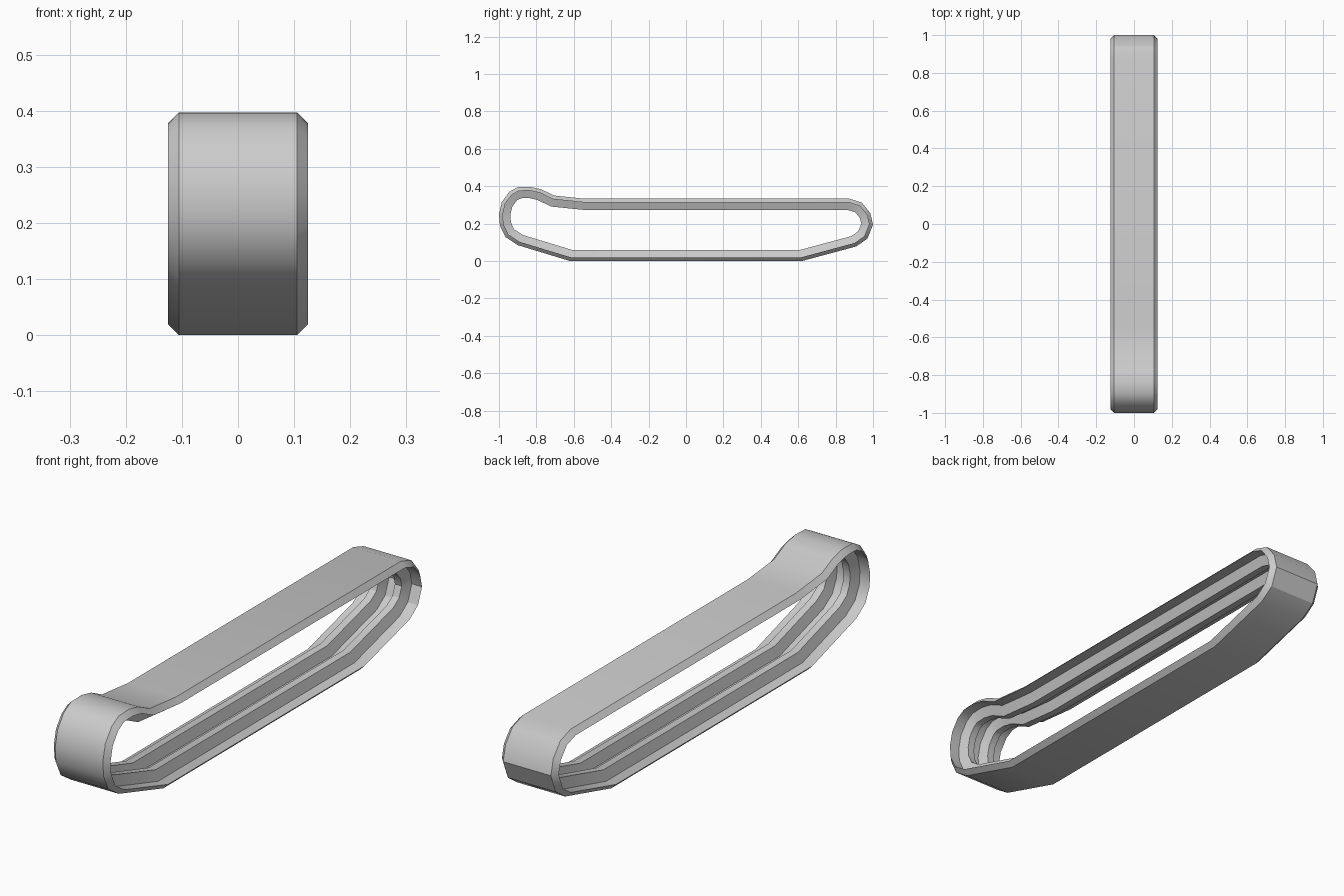
import bpy, bmesh
from mathutils import Vector

if "Cube" in bpy.data.objects:
    bpy.data.objects.remove(bpy.data.objects["Cube"])

# Outer side profile of the belt (y, z), counter-clockwise
path = [(-0.62, 0), (0.62, 0), (0.91, 0.078), (0.97, 0.12), (1.0, 0.195),
        (0.985, 0.257), (0.94, 0.312), (0.875, 0.333), (-0.54, 0.333),
        (-0.705, 0.35), (-0.775, 0.384), (-0.835, 0.397), (-0.90, 0.395),
        (-0.945, 0.37), (-0.985, 0.315), (-1.0, 0.25), (-0.995, 0.19),
        (-0.965, 0.128), (-0.90, 0.085)]

# Half cross-section (x, inward depth): chamfered rim, thin flange, raised rail
half = [(0.105, 0), (0.125, 0.02), (0.08, 0.02), (0.065, 0.06),
        (0.035, 0.06), (0.02, 0.02)]
section = half + [(-x, d) for x, d in reversed(half)]


def inward_miters(points):
    """Mitred inward offset direction for each point of a closed loop."""
    pts = [Vector(p) for p in points]
    result = []
    for i, p in enumerate(pts):
        a = (p - pts[i - 1]).normalized()
        b = (pts[(i + 1) % len(pts)] - p).normalized()
        na, nb = Vector((-a.y, a.x)), Vector((-b.y, b.x))
        result.append((na + nb) / (1 + na.dot(nb)))
    return result


# Sweep the section around the profile
bm = bmesh.new()
rings = []
for (y, z), m in zip(path, inward_miters(path)):
    rings.append([bm.verts.new((x, y + m.x * d, z + m.y * d)) for x, d in section])
n = len(section)
for i, ring in enumerate(rings):
    nxt = rings[(i + 1) % len(rings)]
    for j in range(n):
        k = (j + 1) % n
        bm.faces.new((ring[j], ring[k], nxt[k], nxt[j]))
bmesh.ops.recalc_face_normals(bm, faces=bm.faces)

mesh = bpy.data.meshes.new("track_belt")
bm.to_mesh(mesh)
bm.free()
belt = bpy.data.objects.new("track_belt", mesh)
bpy.context.collection.objects.link(belt)

# Smooth round the ends, crisp section edges
bpy.context.view_layer.objects.active = belt
belt.select_set(True)
bpy.ops.object.shade_smooth_by_angle(angle=0.56)
